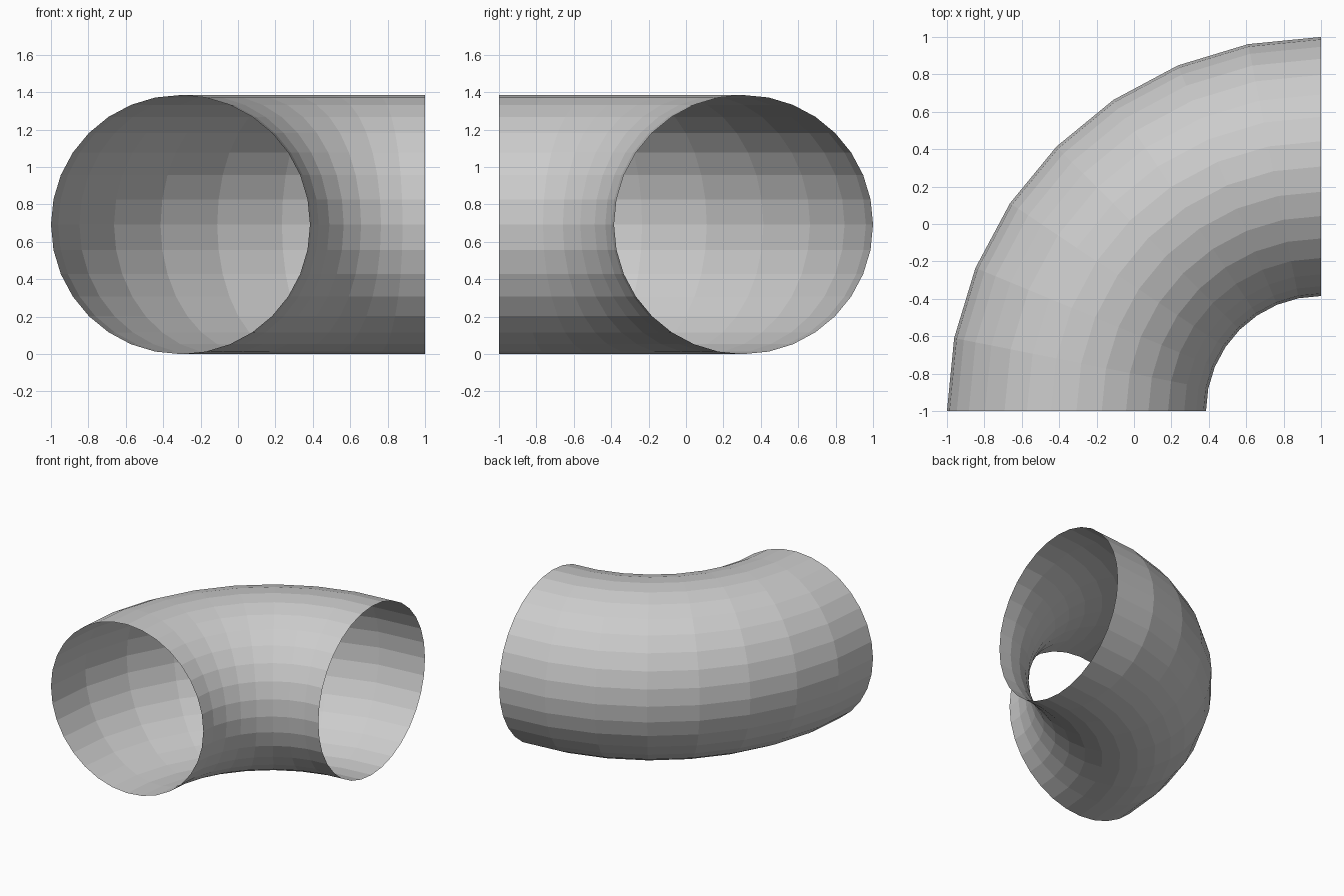
import bpy, bmesh, math
from mathutils import Matrix, Vector

cube = bpy.data.objects.get("Cube")
if cube:
    bpy.data.objects.remove(cube, do_unlink=True)

PIPE_RADIUS = 0.6925
BEND_RADIUS = 2.0 - PIPE_RADIUS
BEND_CENTRE = Vector((1, -1, PIPE_RADIUS))

# Plain grey material
grey = bpy.data.materials.new("plain_grey")
grey.use_nodes = True
colour = (0.6, 0.6, 0.6, 1)
grey.diffuse_color = colour
grey.node_tree.nodes["Principled BSDF"].inputs["Base Color"].default_value = colour

# Open pipe mouth, swept a quarter turn around the bend centre
bm = bmesh.new()
mouth = Matrix.Translation(BEND_CENTRE - Vector((BEND_RADIUS, 0, 0))) @ Matrix.Rotation(math.pi / 2, 4, 'X')
bmesh.ops.create_circle(bm, segments=32, radius=PIPE_RADIUS, matrix=mouth)
bmesh.ops.spin(bm, geom=bm.verts[:] + bm.edges[:], cent=BEND_CENTRE, axis=(0, 0, 1),
               angle=-math.pi / 2, steps=8)

# Turn every face outward from the pipe's centre line
bm.normal_update()
for face in bm.faces:
    middle = face.calc_center_median()
    arm = middle - BEND_CENTRE
    arm.z = 0
    core = BEND_CENTRE + arm.normalized() * BEND_RADIUS
    if face.normal.dot(middle - core) < 0:
        face.normal_flip()

mesh = bpy.data.meshes.new("elbow_pipe")
bm.to_mesh(mesh)
bm.free()
mesh.materials.append(grey)
bpy.context.collection.objects.link(bpy.data.objects.new("elbow_pipe", mesh))
